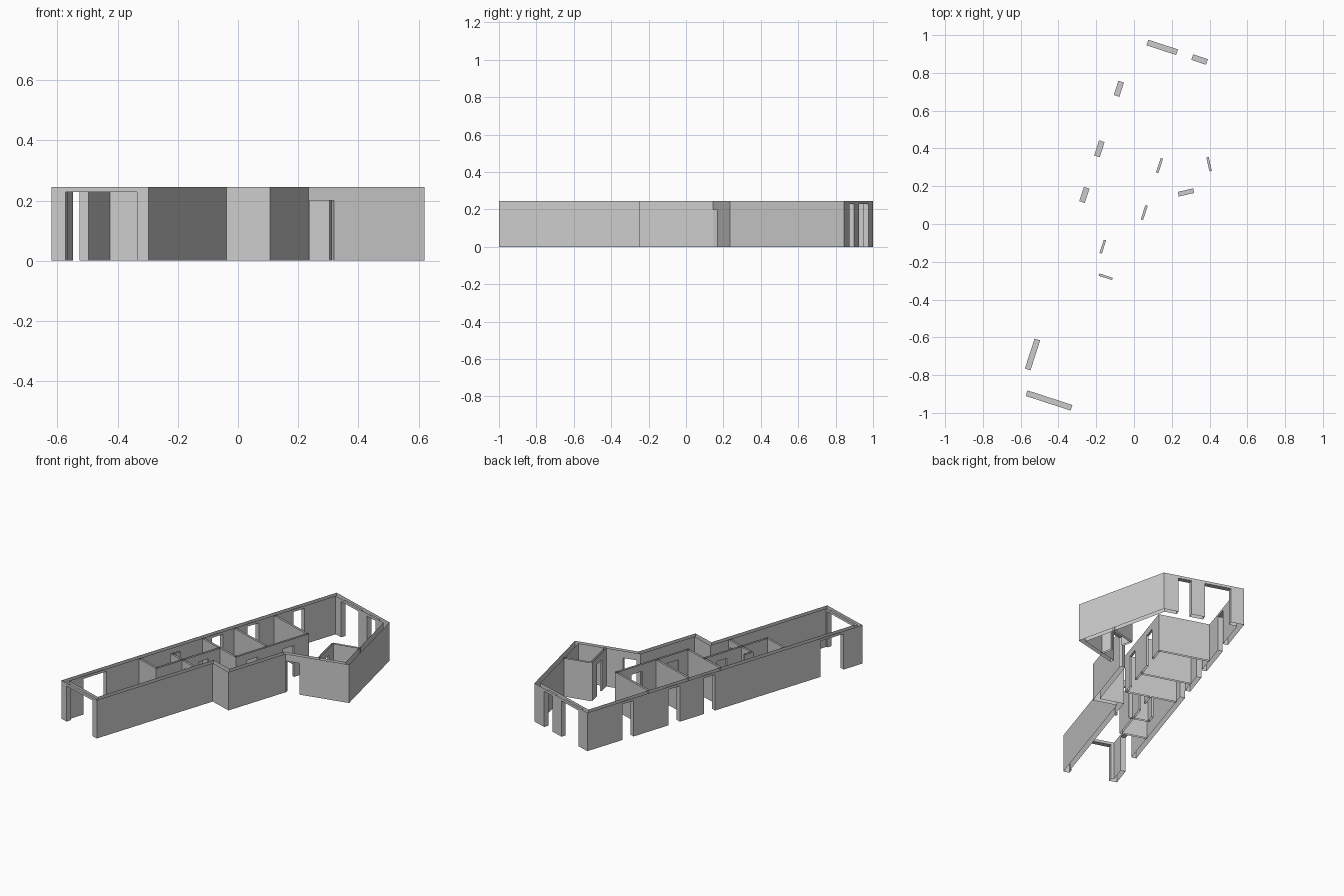
import bpy
from mathutils import Vector, Matrix

cube = bpy.data.objects.get("Cube")
if cube:
    bpy.data.objects.remove(cube, do_unlink=True)

HEIGHT = 0.245
WINDOW = 0.228
DOOR = 0.2
THICK = 0.031
THIN = 0.013

plaster = bpy.data.materials.new("grey_plaster")
plaster.use_nodes = True
grey = (0.6, 0.6, 0.6, 1)
plaster.diffuse_color = grey
plaster.node_tree.nodes["Principled BSDF"].inputs["Base Color"].default_value = grey

# The plan is drawn straight (across, along) and turned into place
along = Vector((0.309, 0.951))
across = Vector((0.951, -0.309))


def place(p, z):
    q = across * p.x + along * p.y
    return (q.x, q.y, z)


def build_wall(name, a, b, c, d, openings=(), caps=(False, False)):
    """Open-topped hollow wall: outer face a-b, inner face d-c, openings cut through."""
    verts, faces = [], []
    run = (b - a).normalized()

    def quad(*corners):
        faces.append(range(len(verts), len(verts) + 4))
        verts.extend(place(p, z) for p, z in corners)

    def panel(o0, o1, i0, i1, low):
        quad((o0, low), (o1, low), (o1, HEIGHT), (o0, HEIGHT))
        quad((i1, low), (i0, low), (i0, HEIGHT), (i1, HEIGHT))

    depth = (d - a) - run * (d - a).dot(run)
    outer, inner = a, d
    for centre, width, top in sorted(openings):
        o0, o1 = (a + run * (centre + s * width / 2) for s in (-1, 1))
        i0, i1 = o0 + depth, o1 + depth
        panel(outer, o0, inner, i0, 0)
        panel(o0, o1, i0, i1, top)
        # jambs and underside of the lintel
        quad((o0, 0), (i0, 0), (i0, top), (o0, top))
        quad((i1, 0), (o1, 0), (o1, top), (i1, top))
        quad((o0, top), (i0, top), (i1, top), (o1, top))
        outer, inner = o1, i1
    panel(outer, b, inner, c, 0)
    if caps[0]:
        quad((d, 0), (a, 0), (a, HEIGHT), (d, HEIGHT))
    if caps[1]:
        quad((b, 0), (c, 0), (c, HEIGHT), (b, HEIGHT))
    mesh = bpy.data.meshes.new(name)
    mesh.from_pydata(verts, [], [list(f) for f in faces])
    mesh.materials.append(plaster)
    obj = bpy.data.objects.new(name, mesh)
    bpy.context.collection.objects.link(obj)


def meet(p, r, q, s):
    """Point where the line p + r*k crosses q + s*k."""
    k = Matrix(((r.x, -s.x), (r.y, -s.y))).inverted() @ (q - p)
    return p + r * k.x


# Outer walls: name, start corner, thickness, openings (distance, width, head)
shell = [
    ("south_wall", (-0.313, -1.043), THICK, [(0.174, 0.25, WINDOW)]),
    ("long_east_wall", (0.026, -1.043), THICK, []),
    ("step_wall", (0.026, -0.203), THICK, []),
    ("corridor_east_wall", (0.178, -0.203), THICK, []),
    ("angled_south_wall", (0.178, 0.21), 0.025, [(0.045, 0.084, DOOR)]),
    ("angled_east_wall", (0.517, 0.415), THICK, []),
    ("north_wall", (0.195, 0.951), THICK, [(0.134, 0.082, WINDOW), (0.342, 0.165, WINDOW)]),
    ("west_wall", (-0.313, 0.951), THICK,
     [(0.295, 0.08, WINDOW), (0.629, 0.084, WINDOW), (0.886, 0.08, WINDOW), (1.774, 0.167, WINDOW)]),
]
corners = [Vector(s[1]) for s in shell]
count = len(shell)
runs = [(corners[(i + 1) % count] - corners[i]).normalized() for i in range(count)]
shifted = [corners[i] + Vector((-runs[i].y, runs[i].x)) * shell[i][2] for i in range(count)]
inside = [meet(shifted[i - 1], runs[i - 1], shifted[i], runs[i]) for i in range(count)]
for i, (name, start, thick, openings) in enumerate(shell):
    j = (i + 1) % count
    build_wall(name, corners[i], corners[j], inside[j], inside[i], openings)


# Inner partitions: name, start, end on the centre line, openings
partitions = [
    ("bedroom_cross_wall_north", (-0.285, 0.48), (0.039, 0.48), []),
    ("bedroom_cross_wall_middle", (-0.285, 0.19), (0.03, 0.19), []),
    ("bedroom_cross_wall_south", (-0.285, -0.04), (0.039, -0.04), []),
    ("corridor_partition", (0.033, -0.046), (0.033, 0.486), [(0.12, 0.08, DOOR), (0.382, 0.08, DOOR)]),
    ("living_room_partition", (-0.285, -0.5), (-0.114, -0.5), []),
    ("bathroom_partition", (-0.12, -0.5), (-0.12, -0.04), [(0.335, 0.074, DOOR)]),
    ("hall_door_partition", (-0.12, -0.312), (-0.004, -0.312), [(0.064, 0.074, DOOR)]),
    ("shaft_south_wall", (-0.22, -0.312), (-0.12, -0.312), []),
    ("shaft_side_wall", (-0.22, -0.318), (-0.22, -0.255), []),
    ("angled_room_side", (0.337, 0.328), (0.225, 0.517), [(0.112, 0.076, DOOR)]),
    ("angled_room_back", (0.225, 0.517), (0.375, 0.606), []),
]
for name, start, end, openings in partitions:
    a, b = Vector(start), Vector(end)
    run = (b - a).normalized()
    side = Vector((-run.y, run.x)) * THIN / 2
    build_wall(name, a - side, b - side, b + side, a + side, openings, (True, True))
